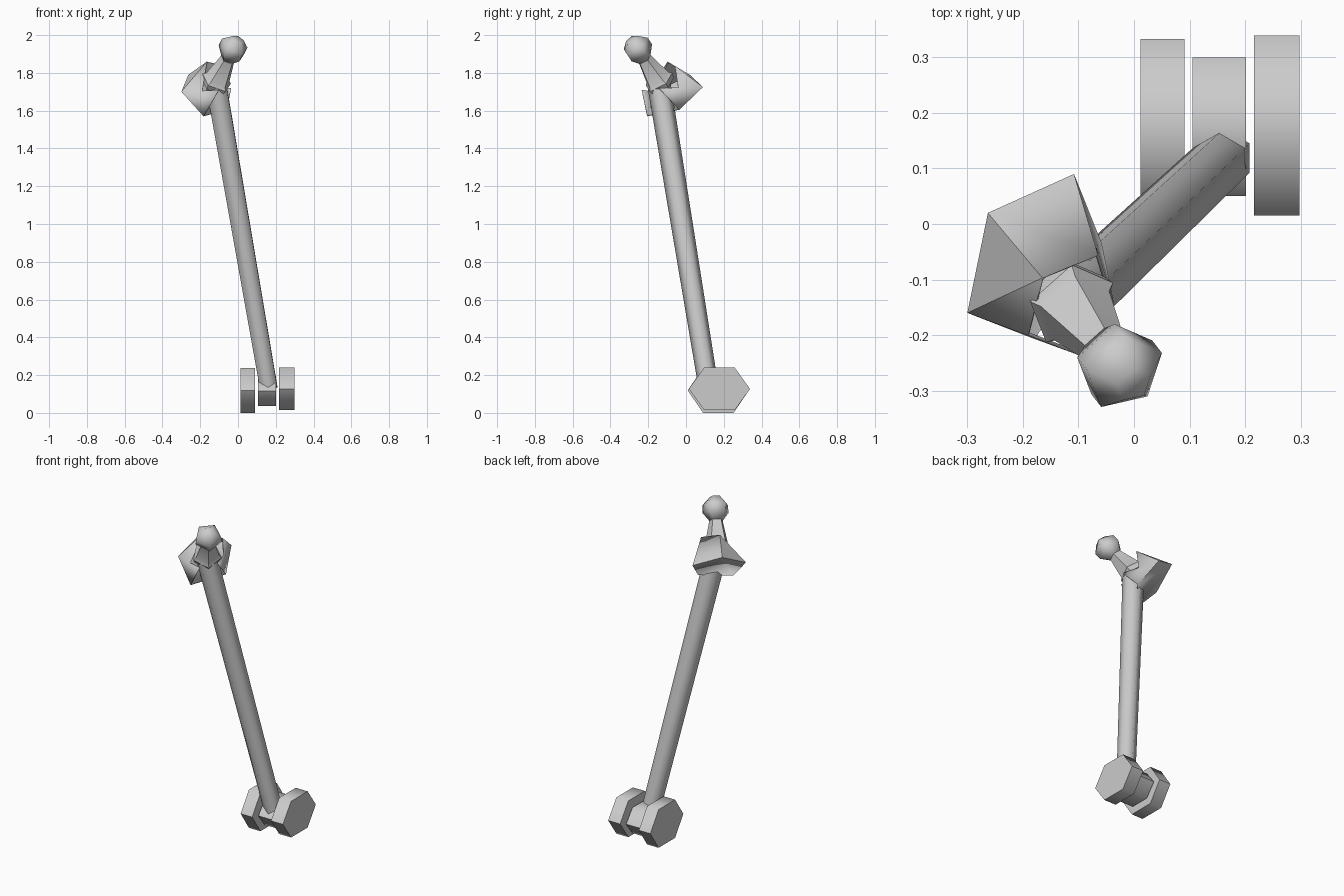
import bpy, bmesh
from math import cos, sin, pi, radians
from mathutils import Vector

if "Cube" in bpy.data.objects:
    bpy.data.objects.remove(bpy.data.objects["Cube"])


def finish(name, bm, angle=66):
    bmesh.ops.recalc_face_normals(bm, faces=bm.faces)
    mesh = bpy.data.meshes.new(name)
    bm.to_mesh(mesh)
    bm.free()
    ob = bpy.data.objects.new(name, mesh)
    bpy.context.collection.objects.link(ob)
    bpy.ops.object.select_all(action='DESELECT')
    ob.select_set(True)
    bpy.context.view_layer.objects.active = ob
    bpy.ops.object.shade_smooth_by_angle(angle=radians(angle))
    return ob


def lathe(name, origin, axis, rings, sides, phase=0, angle=66):
    """Low-poly turned body; rings are (distance along axis, radius)."""
    d = Vector(axis).normalized()
    u = (Vector((1, 0, 0)) - d * d.x).normalized()
    v = d.cross(u)
    bm = bmesh.new()
    loops = []
    for t, r in rings:
        c = Vector(origin) + d * t
        loops.append([bm.verts.new(c + r * (u * cos(a) + v * sin(a)))
                      for a in (radians(phase) + 2 * pi * i / sides for i in range(sides))])
    for a, b in zip(loops, loops[1:]):
        for i in range(sides):
            j = (i + 1) % sides
            bm.faces.new((a[i], a[j], b[j], b[i]))
    bm.faces.new(loops[0][::-1])
    bm.faces.new(loops[-1])
    return finish(name, bm, angle)


def hex_roller(name, x0, x1, y, z, ry, rz):
    """Six-sided roller lying along x, a corner pointing forward."""
    bm = bmesh.new()
    a, b = [[bm.verts.new((x, y + ry * cos(i * pi / 3), z + rz * sin(i * pi / 3)))
             for i in range(6)] for x in (x0, x1)]
    for i in range(6):
        j = (i + 1) % 6
        bm.faces.new((a[i], a[j], b[j], b[i]))
    bm.faces.new(a[::-1])
    bm.faces.new(b)
    return finish(name, bm)


# Wheels and the hub between them
hex_roller("left_wheel", 0.012, 0.091, 0.171, 0.119, 0.162, 0.137)
hex_roller("right_wheel", 0.216, 0.298, 0.177, 0.127, 0.162, 0.130)
hex_roller("hub", 0.105, 0.202, 0.175, 0.115, 0.125, 0.092)

# Leaning strut
foot, top = Vector((0.163, 0.120, 0.13)), Vector((-0.116, -0.143, 1.74))
lathe("strut", foot, top - foot, [(0, 0.053), ((top - foot).length, 0.062)], 6, -30)

# Neck with collar, and the knob at its end
neck = Vector((-0.112, -0.145, 1.755))
ball = Vector((-0.027, -0.255, 1.925))
lathe("neck", neck, ball - neck,
      [(-0.03, 0.078), (0.0, 0.085), (0.015, 0.07), (0.17, 0.036)], 5, 90, 30)
lathe("knob", ball, ball - neck,
      [(-0.068, 0.04), (-0.02, 0.077), (0.025, 0.077), (0.068, 0.035)], 5, 90, 80)

# Faceted shell wrapped round the back of the strut top
P = {
    'A': (-0.300, -0.160, 1.70), 'B': (-0.263, 0.020, 1.79), 'C': (-0.108, 0.090, 1.725),
    'D': (-0.182, -0.206, 1.57), 'E': (-0.058, -0.035, 1.605),
    'F': (-0.165, -0.097, 1.86), 'G': (-0.065, -0.055, 1.835),
    'H': (-0.102, -0.235, 1.71), 'I': (-0.036, -0.143, 1.72),
    'M': (-0.190, -0.201, 1.705), 'N': (-0.068, -0.040, 1.722),
}
bm = bmesh.new()
V = {k: bm.verts.new(p) for k, p in P.items()}
for f in ("FGB", "AFB", "BGC", "BDA", "BED", "BCE", "AMF", "CGN",
          "ADM", "MDH", "CNE", "NIE"):
    bm.faces.new([V[k] for k in f])
shell = finish("shell", bm, 40)
mod = shell.modifiers.new("thickness", 'SOLIDIFY')
mod.thickness = 0.006
